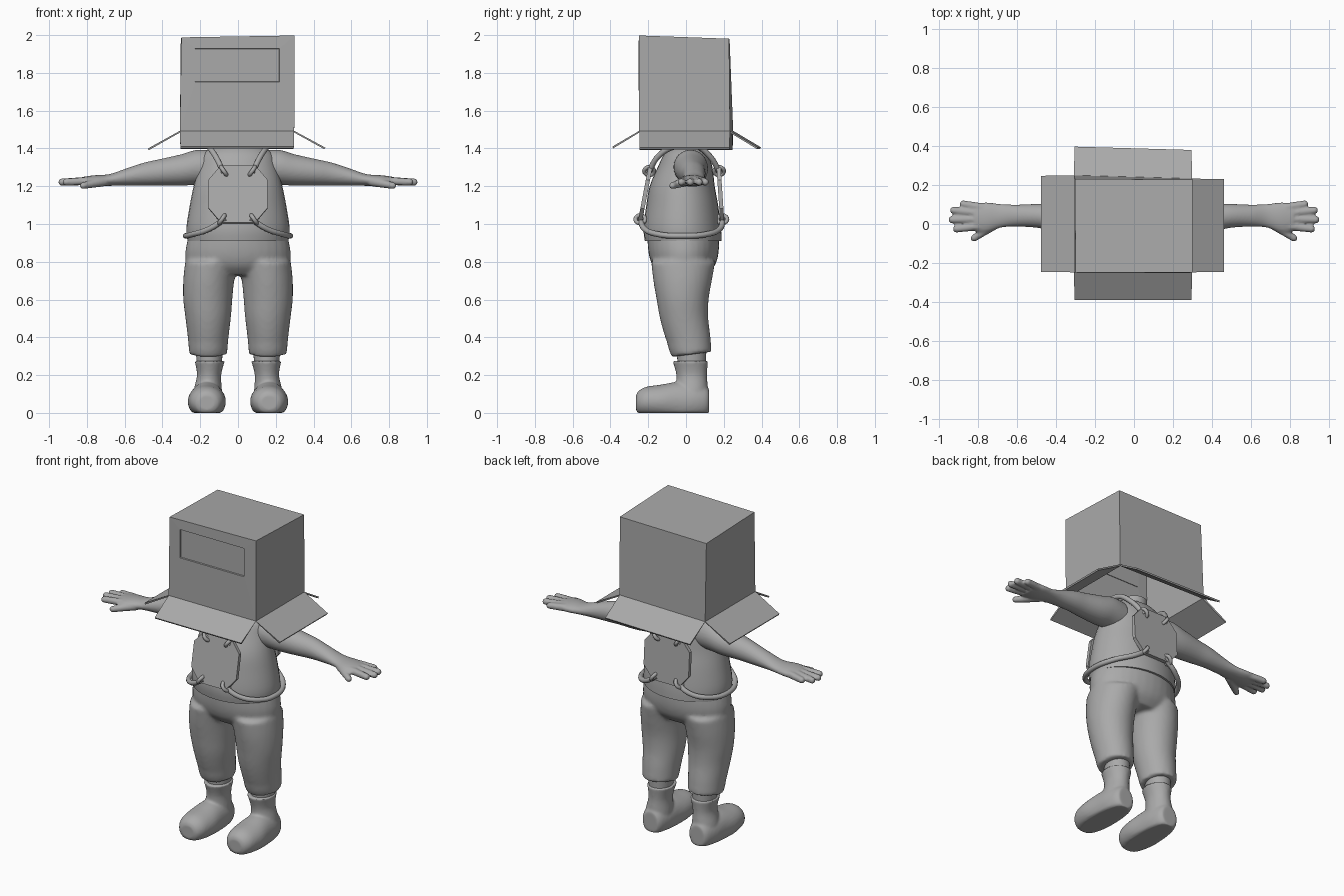
import bpy, bmesh, math
from mathutils import Vector, Matrix

cube = bpy.data.objects.get("Cube")
if cube:
    bpy.data.objects.remove(cube)

grey = bpy.data.materials.new("plain_grey")
grey.use_nodes = True
grey.diffuse_color = (0.4, 0.4, 0.4, 1)
grey.node_tree.nodes["Principled BSDF"].inputs["Base Color"].default_value = (0.4, 0.4, 0.4, 1)


def finish(name, bm, smooth=True):
    """Turn a bmesh into a named object."""
    bmesh.ops.recalc_face_normals(bm, faces=bm.faces)
    mesh = bpy.data.meshes.new(name)
    bm.to_mesh(mesh)
    bm.free()
    mesh.materials.append(grey)
    ob = bpy.data.objects.new(name, mesh)
    bpy.context.collection.objects.link(ob)
    if smooth:
        bpy.ops.object.select_all(action='DESELECT')
        ob.select_set(True)
        bpy.context.view_layer.objects.active = ob
        bpy.ops.object.shade_smooth_by_angle(angle=math.radians(40))
    return ob


def loft(bm, axis, rings, steps=4, seg=32):
    """Closed tube of ellipses: each ring is (position, centre a, centre b, radius a, radius b)."""
    pts = [Vector(r) for r in rings]
    pts = [pts[0]] + pts + [pts[-1]]
    path = []
    for p0, p1, p2, p3 in zip(pts, pts[1:], pts[2:], pts[3:]):
        for i in range(steps):
            t = i / steps
            path.append(p1 + 0.5 * t * ((p2 - p0) + t * (2 * p0 - 5 * p1 + 4 * p2 - p3)
                                        + t * t * (3 * p1 - p0 - 3 * p2 + p3)))
    path.append(pts[-1])
    loops = []
    for pos, ca, cb, ra, rb in path:
        loop = []
        for i in range(seg):
            a = math.tau * i / seg
            co = [ca + ra * math.cos(a), cb + rb * math.sin(a)]
            co.insert(axis, pos)
            loop.append(bm.verts.new(co))
        loops.append(loop)
    for lo, hi in zip(loops, loops[1:]):
        for i in range(seg):
            j = (i + 1) % seg
            bm.faces.new((lo[i], lo[j], hi[j], hi[i]))
    bm.faces.new(loops[0])
    bm.faces.new(loops[-1])


def capsule(bm, start, end, r1, r2):
    """Rounded tapered finger."""
    p, q = Vector(start), Vector(end)
    d = q - p
    place = Matrix.Translation((p + q) / 2) @ d.to_track_quat('Z', 'Y').to_matrix().to_4x4()
    bmesh.ops.create_cone(bm, cap_ends=True, segments=16, radius1=r1, radius2=r2,
                          depth=d.length, matrix=place)
    for c, r in ((p, r1), (q, r2)):
        bmesh.ops.create_uvsphere(bm, u_segments=16, v_segments=10, radius=r,
                                  matrix=Matrix.Translation(c))


def mirror(ob):
    ob.modifiers.new("mirror", 'MIRROR').use_mirror_merge = False


def blend(ob, voxel, rounds):
    """Fuse overlapping volumes into one soft surface."""
    m = ob.modifiers.new("fuse", 'REMESH')
    m.mode = 'VOXEL'
    m.voxel_size = voxel
    m.use_smooth_shade = True
    s = ob.modifiers.new("soften", 'SMOOTH')
    s.factor = 0.5
    s.iterations = rounds


# Sleeveless shirt and neck
bm = bmesh.new()
loft(bm, 2, [(0.91, 0, -0.015, 0.267, 0.203), (0.98, 0, -0.02, 0.273, 0.205),
             (1.1, 0, -0.02, 0.255, 0.19), (1.2, 0, -0.02, 0.235, 0.172),
             (1.3, 0, -0.005, 0.21, 0.145), (1.37, 0, 0, 0.185, 0.115),
             (1.41, 0, 0.01, 0.13, 0.08)])
finish("shirt", bm)
bm = bmesh.new()
loft(bm, 2, [(1.35, 0, 0.01, 0.1, 0.075), (1.41, 0, 0.01, 0.075, 0.065),
             (1.46, 0, 0.01, 0.07, 0.065)])
finish("neck", bm)

# Trousers: hips plus mirrored legs with a sloping hem
bm = bmesh.new()
loft(bm, 2, [(0.73, 0, -0.01, 0.2, 0.12), (0.78, 0, -0.012, 0.265, 0.165),
             (0.85, 0, -0.013, 0.279, 0.186), (0.94, 0, -0.015, 0.262, 0.19)])
loft(bm, 2, [(0.31, 0.158, 0.03, 0.1, 0.105), (0.4, 0.158, 0.01, 0.108, 0.12),
             (0.5, 0.158, -0.01, 0.12, 0.128), (0.6, 0.16, -0.018, 0.13, 0.138),
             (0.7, 0.155, -0.018, 0.135, 0.155), (0.8, 0.14, -0.015, 0.14, 0.17)])
for v in bm.verts:
    if v.co.z < 0.35:
        v.co.z += (v.co.y - 0.03) * 0.13
trousers = finish("trousers", bm)
mirror(trousers)
blend(trousers, 0.012, 5)

# Socks and boots
bm = bmesh.new()
loft(bm, 2, [(0.24, 0.152, 0.03, 0.065, 0.075), (0.34, 0.152, 0.03, 0.072, 0.078)])
mirror(finish("socks", bm))
bm = bmesh.new()
loft(bm, 2, [(0.04, 0.163, 0.035, 0.08, 0.083), (0.12, 0.16, 0.032, 0.075, 0.085),
             (0.2, 0.153, 0.03, 0.064, 0.081), (0.275, 0.15, 0.023, 0.08, 0.094)])
loft(bm, 1, [(-0.264, 0.165, 0.055, 0.045, 0.04), (-0.25, 0.165, 0.055, 0.068, 0.062),
             (-0.21, 0.165, 0.06, 0.09, 0.078), (-0.13, 0.165, 0.06, 0.101, 0.09),
             (-0.04, 0.164, 0.06, 0.093, 0.105), (0.04, 0.163, 0.06, 0.085, 0.1),
             (0.1, 0.162, 0.06, 0.068, 0.085), (0.122, 0.162, 0.06, 0.05, 0.065)])
for v in bm.verts:
    v.co.z = max(v.co.z, 0)
boots = finish("boots", bm)
blend(boots, 0.008, 4)
mirror(boots)

# Arms and hands
bm = bmesh.new()
loft(bm, 0, [(0.13, 0.02, 1.3, 0.085, 0.09), (0.22, 0.025, 1.3, 0.09, 0.092),
             (0.3, 0.03, 1.286, 0.085, 0.083), (0.42, 0.035, 1.273, 0.07, 0.069),
             (0.5, 0.042, 1.264, 0.061, 0.06), (0.6, 0.043, 1.247, 0.056, 0.044),
             (0.68, 0.042, 1.233, 0.06, 0.031), (0.76, 0.033, 1.228, 0.078, 0.03),
             (0.82, 0.033, 1.226, 0.07, 0.024)])
for base, tip in (((0.78, 0.085), (0.875, 0.102)), ((0.8, 0.055), (0.925, 0.07)),
                  ((0.8, 0.025), (0.933, 0.022)), ((0.79, -0.01), (0.91, -0.025))):
    capsule(bm, (*base, 1.228), (*tip, 1.222), 0.022, 0.019)
capsule(bm, (0.71, 0.0, 1.225), (0.82, -0.072, 1.203), 0.026, 0.018)
arms = finish("arms", bm)
blend(arms, 0.007, 3)
mirror(arms)

# Eight-sided chest and back plates
for name, y_low, y_high in (("chest_plate", -0.245, -0.187), ("back_plate", 0.192, 0.172)):
    bm = bmesh.new()
    outline = [(sx * a, sz * b) for sx, sz, pair in
               ((1, 1, 0), (1, -1, 1), (-1, -1, 0), (-1, 1, 1))
               for a, b in (((0.09, 0.152), (0.156, 0.075))[::-1 if pair else 1])]
    verts = [bm.verts.new((u, y_low + (y_high - y_low) * (v + 0.152) / 0.304, 1.158 + v))
             for u, v in outline]
    bm.faces.new(verts)
    plate = finish(name, bm, False)
    s = plate.modifiers.new("thickness", 'SOLIDIFY')
    s.thickness = 0.022
    s.offset = 0


# Rope harness
def rope(name, points):
    curve = bpy.data.curves.new(name, 'CURVE')
    curve.dimensions = '3D'
    curve.bevel_depth = 0.015
    curve.bevel_resolution = 3
    curve.use_fill_caps = True
    curve.resolution_u = 8
    sp = curve.splines.new('BEZIER')
    sp.bezier_points.add(len(points) - 1)
    for bp, co in zip(sp.bezier_points, points):
        bp.co = co
        bp.handle_left_type = bp.handle_right_type = 'AUTO'
    curve.materials.append(grey)
    ob = bpy.data.objects.new(name, curve)
    bpy.context.collection.objects.link(ob)
    mirror(ob)


rope("shoulder_ropes", [(0.075, -0.2, 1.27), (0.12, -0.145, 1.36), (0.155, -0.06, 1.41),
                        (0.155, 0.05, 1.415), (0.125, 0.125, 1.36), (0.075, 0.18, 1.27)])
rope("waist_ropes", [(0.065, -0.245, 1.03), (0.15, -0.22, 0.975), (0.24, -0.145, 0.945),
                     (0.277, -0.02, 0.937), (0.24, 0.105, 0.945), (0.15, 0.18, 0.975),
                     (0.065, 0.195, 1.03)])
for side in (-1, 1):
    for x, y, z, lean in ((0.075, -0.195, 1.28, 35), (0.085, -0.242, 1.025, -35),
                          (0.075, 0.175, 1.28, 35), (0.085, 0.192, 1.025, -35)):
        bpy.ops.mesh.primitive_torus_add(
            major_segments=20, minor_segments=8, major_radius=0.026, minor_radius=0.011,
            location=(side * x, y, z), rotation=(0, math.radians(90 + side * lean), 0))
        knot = bpy.context.object
        knot.name = "rope_loop"
        knot.data.materials.append(grey)
        bpy.ops.object.shade_smooth()

# Open cardboard box worn over the head, with four flaps and a recessed window
bm = bmesh.new()
low = [bm.verts.new(c) for c in ((-0.305, -0.245, 1.49), (0.295, -0.245, 1.49),
                                 (0.295, 0.23, 1.49), (-0.305, 0.247, 1.49))]
top = [bm.verts.new(c) for c in ((-0.297, -0.247, 1.985), (0.297, -0.247, 1.995),
                                 (0.297, 0.225, 1.978), (-0.3, 0.228, 1.972))]
bm.faces.new(top)
walls = []
for i, push in enumerate(((0, -0.143, -0.085), (0.165, 0, -0.09),
                          (0, 0.147, -0.088), (-0.17, 0, -0.095))):
    j = (i + 1) % 4
    walls.append(bm.faces.new((low[i], low[j], top[j], top[i])))
    outer = [bm.verts.new(low[k].co + Vector(push)) for k in (i, j)]
    bm.faces.new((low[j], low[i], outer[0], outer[1]))
front = walls[0]
bmesh.ops.inset_individual(bm, faces=[front], thickness=0.08)
for v in front.verts:
    v.co = (0.22 if v.co.x > 0 else -0.23, -0.246, 1.93 if v.co.z > 1.75 else 1.75)
bmesh.ops.inset_individual(bm, faces=[front], thickness=0.001)
for v in front.verts:
    v.co.y += 0.006
box = finish("cardboard_box", bm, False)
s = box.modifiers.new("card_thickness", 'SOLIDIFY')
s.thickness = 0.01
s.offset = 0
